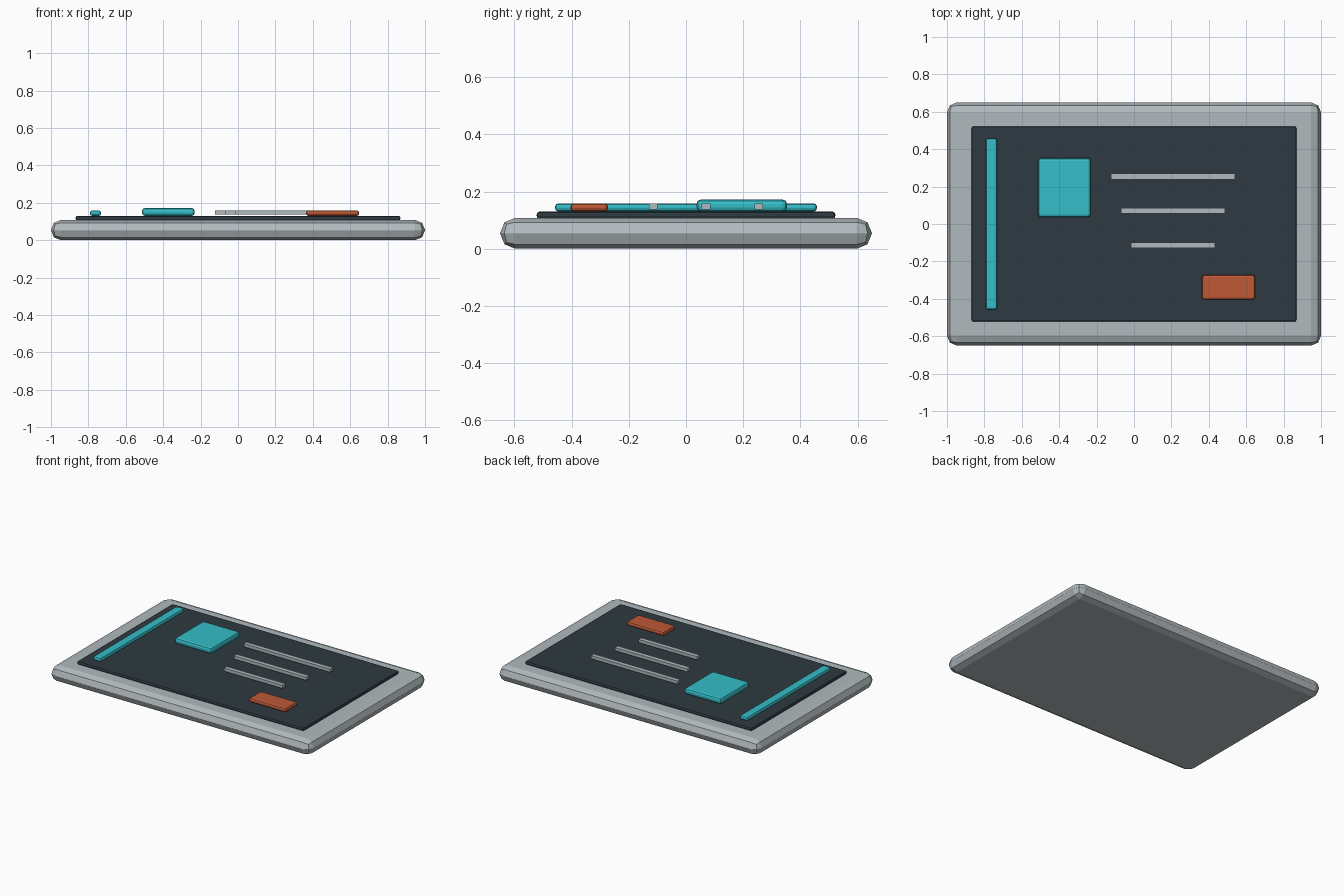
import bpy

if "Cube" in bpy.data.objects:
    bpy.data.objects.remove(bpy.data.objects["Cube"])


def material(name, rgb):
    m = bpy.data.materials.new(name)
    m.diffuse_color = (*rgb, 1.0)
    m.use_nodes = True
    m.node_tree.nodes["Principled BSDF"].inputs["Base Color"].default_value = m.diffuse_color
    return m


silver = material("silver grey", (0.44, 0.49, 0.51))
dark = material("dark slate", (0.026, 0.042, 0.052))
cyan = material("cyan", (0.035, 0.51, 0.58))
orange = material("burnt orange", (0.51, 0.10, 0.038))


def box(name, x, y, z, mat, bevel=0.0):
    """Box from (min, max) ranges, with an optional two-segment bevel."""
    bpy.ops.mesh.primitive_cube_add(
        size=1, location=[(a + b) / 2 for a, b in (x, y, z)])
    ob = bpy.context.object
    ob.name = name
    ob.scale = [b - a for a, b in (x, y, z)]
    bpy.ops.object.transform_apply(location=False, rotation=False, scale=True)
    ob.data.materials.append(mat)
    if bevel:
        mod = ob.modifiers.new("rounded edges", "BEVEL")
        mod.width = bevel
        mod.segments = 2
        mod.limit_method = "NONE"
    return ob


# Tablet body and raised screen
box("tablet_body", (-1, 1), (-0.65, 0.65), (0, 0.108), silver, 0.053)
box("screen", (-0.868, 0.868), (-0.522, 0.522), (0.104, 0.13), dark, 0.01)

# Screen contents: side bar, picture tile and button
box("side_bar", (-0.792, -0.732), (-0.458, 0.458), (0.13, 0.159), cyan, 0.012)
box("picture_tile", (-0.513, -0.232), (0.037, 0.353), (0.13, 0.172), cyan, 0.015)
box("button", (0.364, 0.647), (-0.404, -0.273), (0.13, 0.159), orange, 0.012)

# Three text lines, each shorter than the last
for i in range(3):
    half = 0.331 - 0.0535 * i
    yc = 0.254 - 0.184 * i
    box(f"text_line_{i + 1}", (0.208 - half, 0.208 + half),
        (yc - 0.015, yc + 0.015), (0.137, 0.159), silver)
